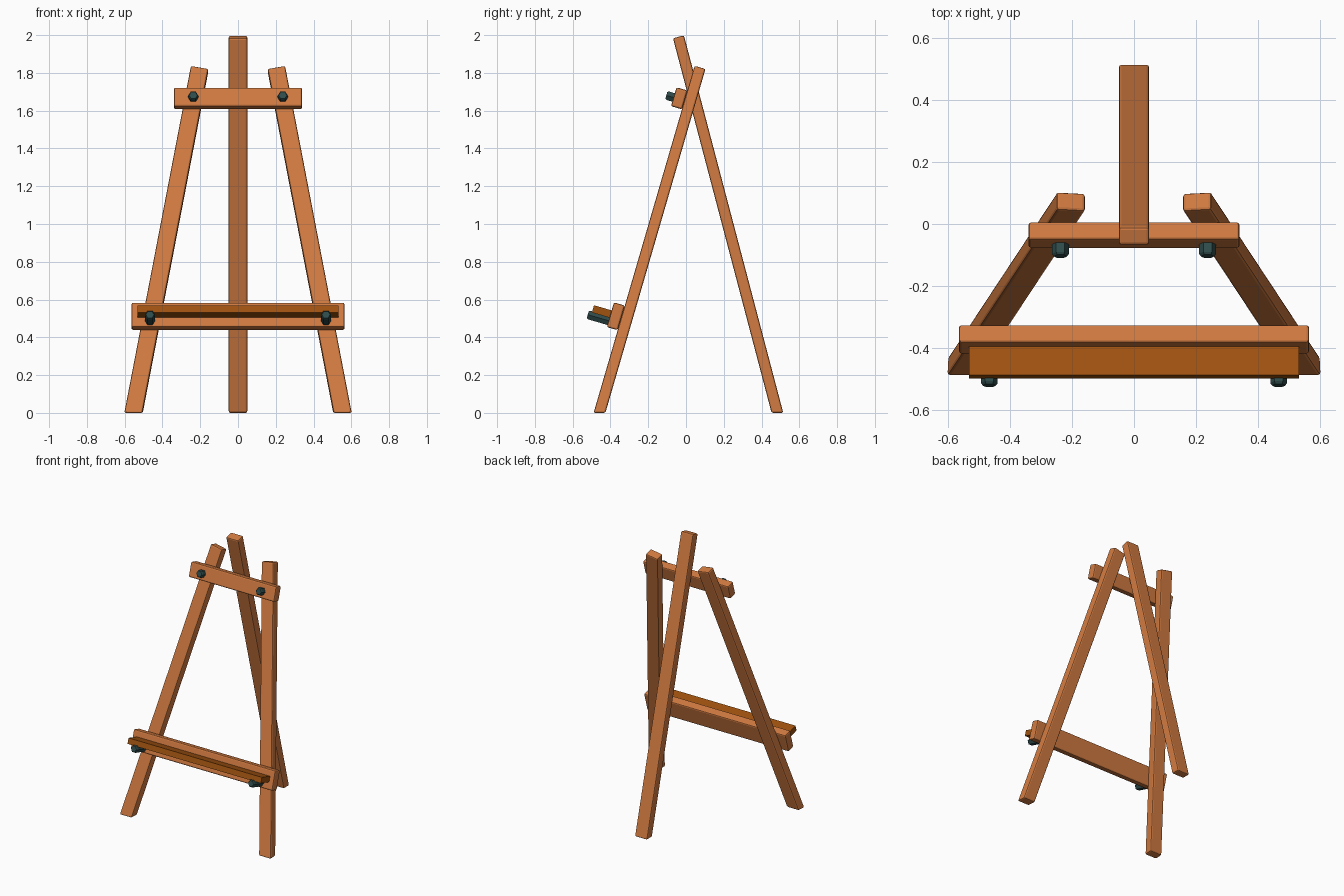
import bpy, bmesh, math
from mathutils import Vector

if "Cube" in bpy.data.objects:
    bpy.data.objects.remove(bpy.data.objects["Cube"])


def material(name, rgb):
    m = bpy.data.materials.new(name)
    m.diffuse_color = (*rgb, 1)
    m.use_nodes = True
    m.node_tree.nodes["Principled BSDF"].inputs["Base Color"].default_value = m.diffuse_color
    return m


WOOD = material("orange wood", (0.64, 0.197, 0.052))
TRAY = material("brown wood", (0.35, 0.086, 0.005))
METAL = material("dark metal", (0.028, 0.07, 0.07))

# Leaning frame of the easel front: side (x), up along the slope, outward normal
TILT = math.atan(0.291)
ORIGIN = Vector((0, -0.458, 0))
X = Vector((1, 0, 0))
UP = Vector((0, math.sin(TILT), math.cos(TILT)))
OUT = Vector((0, -math.cos(TILT), math.sin(TILT)))


def place(x, s, out):
    return ORIGIN + X * x + UP * s + OUT * out


def finish(name, bm, mat):
    bmesh.ops.recalc_face_normals(bm, faces=bm.faces)
    me = bpy.data.meshes.new(name)
    bm.to_mesh(me)
    bm.free()
    me.materials.append(mat)
    ob = bpy.data.objects.new(name, me)
    bpy.context.collection.objects.link(ob)
    return ob


def plank(name, centre, axes, size, mat=WOOD, bevel=0.009, cut=False):
    """Bevelled box along three axes, optionally cut flat at the floor."""
    bm = bmesh.new()
    bmesh.ops.create_cube(bm, size=1)
    for v in bm.verts:
        v.co = centre + sum((a * (c * d) for a, c, d in zip(axes, v.co, size)), Vector())
    if cut:
        r = bmesh.ops.bisect_plane(bm, geom=bm.verts[:] + bm.edges[:] + bm.faces[:],
                                   plane_co=(0, 0, 0), plane_no=(0, 0, -1), clear_outer=True)
        bmesh.ops.contextual_create(
            bm, geom=[e for e in r["geom_cut"] if isinstance(e, bmesh.types.BMEdge)])
    if bevel:
        bmesh.ops.bevel(bm, geom=bm.edges[:], offset=bevel, segments=2,
                        profile=0.5, affect='EDGES')
    return finish(name, bm, mat)


def leg(name, foot, top, side, width, thick):
    d = (top - foot).normalized()
    start = foot - d * 0.1
    w = (side - d * side.dot(d)).normalized()
    plank(name, (start + top) / 2, (w, d.cross(w), d),
          (width, thick, (top - start).length), cut=True)


def bolt(name, x, s, start, end, radius=0.027):
    """Six-sided bolt with a chamfered head, corners pointing sideways."""
    bm = bmesh.new()
    rings = []
    for r, o in ((radius, start), (radius, end - 0.008), (radius * 0.8, end)):
        rings.append([bm.verts.new(place(x + r * math.cos(k * math.pi / 3),
                                         s + r * math.sin(k * math.pi / 3), o))
                      for k in range(6)])
    for a, b in zip(rings, rings[1:]):
        for k in range(6):
            bm.faces.new((a[k], a[(k + 1) % 6], b[(k + 1) % 6], b[k]))
    bm.faces.new(rings[0])
    bm.faces.new(rings[-1])
    finish(name, bm, METAL)


# Front legs and bolts, mirrored left and right
for label, sx in (("left", -1), ("right", 1)):
    leg(f"front_leg_{label}", place(sx * 0.553, 0, 0), place(sx * 0.203, 1.898, 0),
        X, 0.094, 0.06)
    bolt(f"upper_bolt_{label}", sx * 0.237, 1.713, 0.08, 0.13)
    bolt(f"lower_bolt_{label}", sx * 0.466, 0.482, 0.08, 0.205)

# Rear leg
leg("rear_leg", Vector((0, 0.484, 0)), Vector((0, -0.04, 1.991)), X, 0.098, 0.06)

# Crossbars and canvas tray
plank("upper_crossbar", place(0, 1.717, 0.06), (X, UP, OUT), (0.68, 0.104, 0.06))
plank("lower_crossbar", place(0, 0.515, 0.06), (X, UP, OUT), (1.128, 0.136, 0.06))
plank("canvas_tray", place(0, 0.519, 0.137), (X, UP, OUT), (1.062, 0.04, 0.1),
      mat=TRAY, bevel=0)
